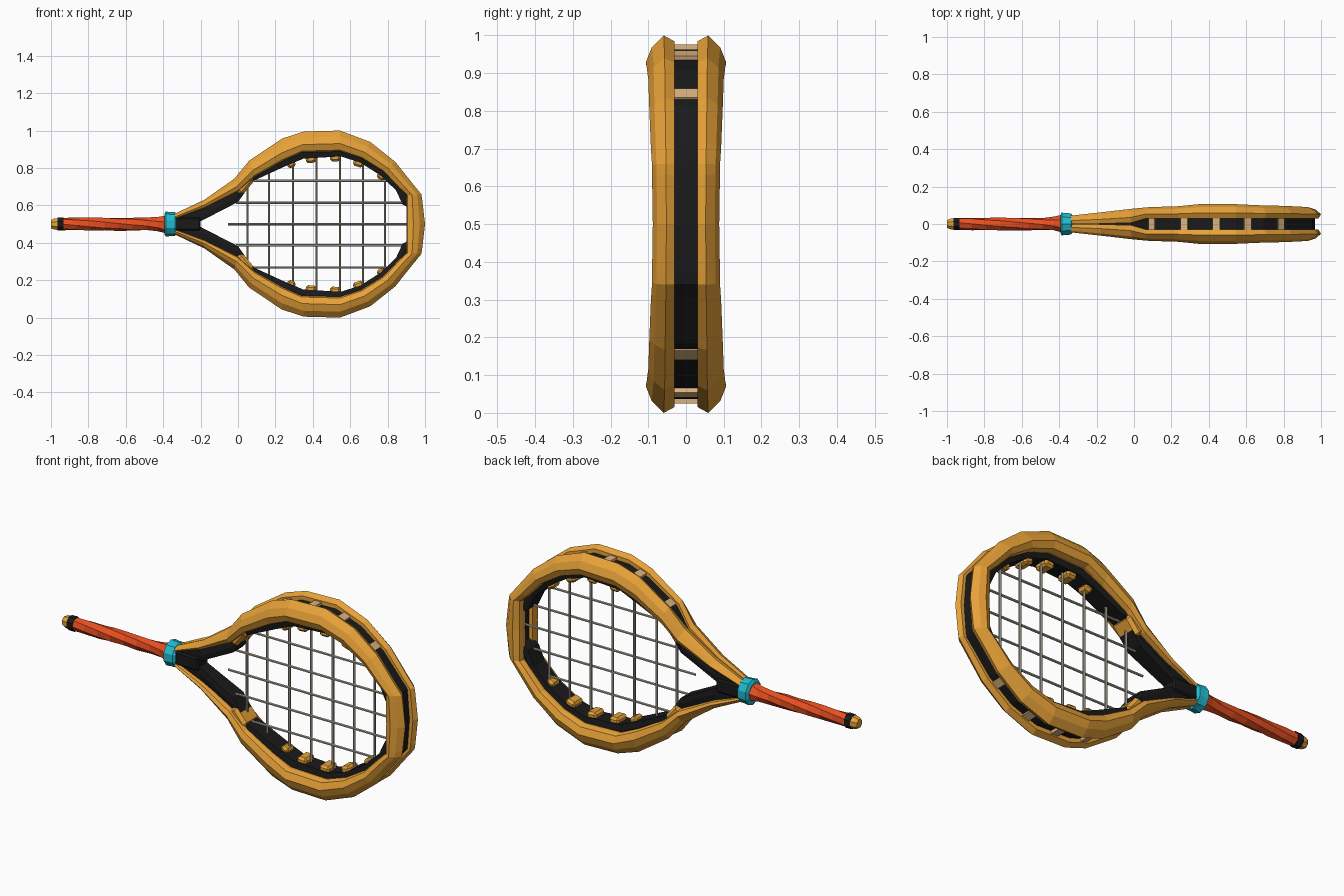
import bpy, bmesh, math, random
from mathutils import Vector, Matrix

if "Cube" in bpy.data.objects:
    bpy.data.objects.remove(bpy.data.objects["Cube"])
random.seed(4)

def mat(name, r, g, b):
    m = bpy.data.materials.new(name)
    m.diffuse_color = (r, g, b, 1)
    m.use_nodes = True
    m.node_tree.nodes["Principled BSDF"].inputs["Base Color"].default_value = m.diffuse_color
    return m

GOLD = mat("gold", 0.80, 0.36, 0.04)
BLACK = mat("black", 0.010, 0.010, 0.010)
RED = mat("red orange", 0.82, 0.08, 0.015)
TEAL = mat("teal", 0.015, 0.50, 0.63)
TAN = mat("light tan", 0.70, 0.45, 0.21)
GREY = mat("string grey", 0.42, 0.40, 0.33)

def finish(bm, name, material):
    bmesh.ops.recalc_face_normals(bm, faces=bm.faces)
    me = bpy.data.meshes.new(name)
    bm.to_mesh(me)
    bm.free()
    me.materials.append(material)
    ob = bpy.data.objects.new(name, me)
    bpy.context.collection.objects.link(ob)
    return ob

def loft(name, rings, material):
    """Skin a list of equal rings and cap both ends."""
    bm = bmesh.new()
    vs = [[bm.verts.new(p) for p in r] for r in rings]
    n = len(vs[0])
    for a, b in zip(vs, vs[1:]):
        for i in range(n):
            j = (i + 1) % n
            bm.faces.new((a[i], a[j], b[j], b[i]))
    bm.faces.new(vs[0])
    bm.faces.new(vs[-1])
    return finish(bm, name, material)

def box(name, centre, size, angle, material, bevel=0.0):
    bm = bmesh.new()
    m = (Matrix.Translation(centre) @ Matrix.Rotation(angle, 4, 'Y')
         @ Matrix.Diagonal((*size, 1)))
    bmesh.ops.create_cube(bm, size=1, matrix=m)
    if bevel:
        bmesh.ops.bevel(bm, geom=bm.edges[:], offset=bevel, segments=1, affect='EDGES')
    return finish(bm, name, material)

def lathe(name, stations, sides, material, twist=0.0, jitter=0.0):
    """Rings along x: (x, radius in y, radius in z)."""
    rings = []
    for k, (x, ry, rz) in enumerate(stations):
        ring = []
        for i in range(sides):
            a = 2 * math.pi * (i + 0.5) / sides + twist * k
            s = 1 + random.uniform(-jitter, jitter)
            ring.append((x, ry * s * math.cos(a), 0.5 + rz * s * math.sin(a)))
        rings.append(ring)
    return loft(name, rings, material)

# Upper half of the hoop: outer xz, inner xz, core inner xz, half depth, half gap
HALF = [
    (-.36, .545, -.36, .520, -.36, .500, .042, .002),
    (-.18, .630, -.18, .586, -.20, .515, .062, .002),
    (-.02, .742, .000, .674, .000, .618, .082, .006),
    (.06, .840, .090, .754, .080, .730, .090, .030),
    (.235, .957, .235, .835, .250, .808, .095, .030),
    (.353, .995, .340, .882, .350, .850, .106, .030),
    (.545, 1.00, .545, .888, .550, .862, .106, .030),
    (.706, .940, .660, .850, .655, .828, .100, .030),
    (.840, .834, .775, .780, .765, .758, .097, .030),
    (.935, .715, .860, .692, .845, .680, .093, .030),
    (.980, .660, .900, .655, .880, .605, .090, .030),
    (.985, .630, .900, .630, .925, .580, .090, .030),
    (1.00, .500, .900, .500, .925, .500, .088, .030),
]
flip = lambda s: (s[0], 1 - s[1], s[2], 1 - s[3], s[4], 1 - s[5], s[6], s[7])
STATIONS = HALF + [flip(s) for s in HALF[-2::-1]]

# Gold rails, front and back
for side, name in ((-1, "front_rail"), (1, "back_rail")):
    rings = []
    for ox, oz, ix, iz, bx, bz, Y, g in STATIONS:
        o, i = Vector((ox, 0, oz)), Vector((ix, 0, iz))
        sec = [(.14, g), (0, g + .38 * (Y - g)), (.28, g + .8 * (Y - g)), (.62, Y),
               (.93, .86 * Y), (1, max(g, .62 * Y)), (.95, g)]
        rings.append([o.lerp(i, t) + Vector((0, side * y, 0)) for t, y in sec])
    loft(name, rings, GOLD)

# Black core between the rails, widening on its inside wall
rings = []
for ox, oz, ix, iz, bx, bz, Y, g in STATIONS:
    o, i, b = Vector((ox, 0, oz)), Vector((ix, 0, iz)), Vector((bx, 0, bz))
    w = min(.05, Y * .58)
    p = o.lerp(i, .33)
    q = p.lerp(b, .72)
    sec = [(p, -.03), (q, -w), (b, -w * .9), (b, w * .9), (q, w), (p, .03)]
    rings.append([c + Vector((0, y, 0)) for c, y in sec])
loft("hoop_core", rings, BLACK)
box("throat_block", (-.28, 0, .5), (.16, .085, .07), 0, BLACK, .008)

def edge(x, cx, cz):
    """Height and slope of a hoop edge at x (upper half)."""
    for a, b in zip(HALF, HALF[1:]):
        if a[cx] <= x <= b[cx]:
            s = (b[cz] - a[cz]) / (b[cx] - a[cx])
            return a[cz] + s * (x - a[cx]), math.atan(s)

# Gold arm pads, tan spacers in the outer groove, gold string lugs inside
for up in (1, -1):
    tag = "upper" if up > 0 else "lower"
    box(tag + "_arm_pad", (.035, 0, .5 + up * .212), (.11, .12, .055), -up * .87, GOLD, .015)
    for x in (.10, .27, .44, .605, .78):
        z, a = edge(x, 0, 1)
        z -= .034 / math.cos(a)
        box(tag + "_spacer", (x, 0, .5 + up * (z - .5)), (.04, .064, .024), -up * a, TAN)
    for x, s in ((.285, .8), (.39, 1), (.52, 1), (.645, 1), (.765, .8)):
        z, a = edge(x, 4, 5)
        z -= .003
        box(tag + "_string_lug", (x, 0, .5 + up * (z - .5)), (.056 * s, .08 * s, .044 * s),
            -up * a, GOLD, .011)

# Strings
def string(name, p, q):
    p, q = Vector(p), Vector(q)
    bm = bmesh.new()
    rot = (q - p).to_track_quat('Z', 'Y').to_matrix().to_4x4()
    bmesh.ops.create_cone(bm, cap_ends=True, segments=6, radius1=.0065, radius2=.0065,
                          depth=(q - p).length, matrix=Matrix.Translation((p + q) / 2) @ rot)
    finish(bm, name, GREY)

for x in (.05, .166, .294, .42, .545, .668, .785):
    h = edge(x, 4, 5)[0] - .5 + .012
    string("cross_string", (x, .003, .5 - h), (x, .003, .5 + h))
for dz, x0, x1 in ((.232, .06, .82), (.113, -.01, .90), (0, -.053, .93)):
    for s in ((1, -1) if dz else (1,)):
        string("main_string", (x0, -.003, .5 + s * dz), (x1, -.003, .5 + s * dz))

# Handle: wrapped grip, collar, band and end cap
grip = [(-.94 + .075 * k, .034, .035) for k in range(7)]
grip += [(-.43, .037, .039), (-.37, .052, .054)]
lathe("grip", grip, 7, RED, twist=.2, jitter=.07)
lathe("collar", [(-.394, .050, .054), (-.386, .064, .067), (-.360, .061, .064),
                 (-.338, .060, .064), (-.328, .048, .052)], 10, TEAL)
lathe("grip_band", [(-.966, .035, .037), (-.932, .036, .038)], 8, BLACK)
lathe("end_cap", [(-1.0, .022, .024), (-.985, .030, .031), (-.96, .033, .034)], 8, GOLD)
